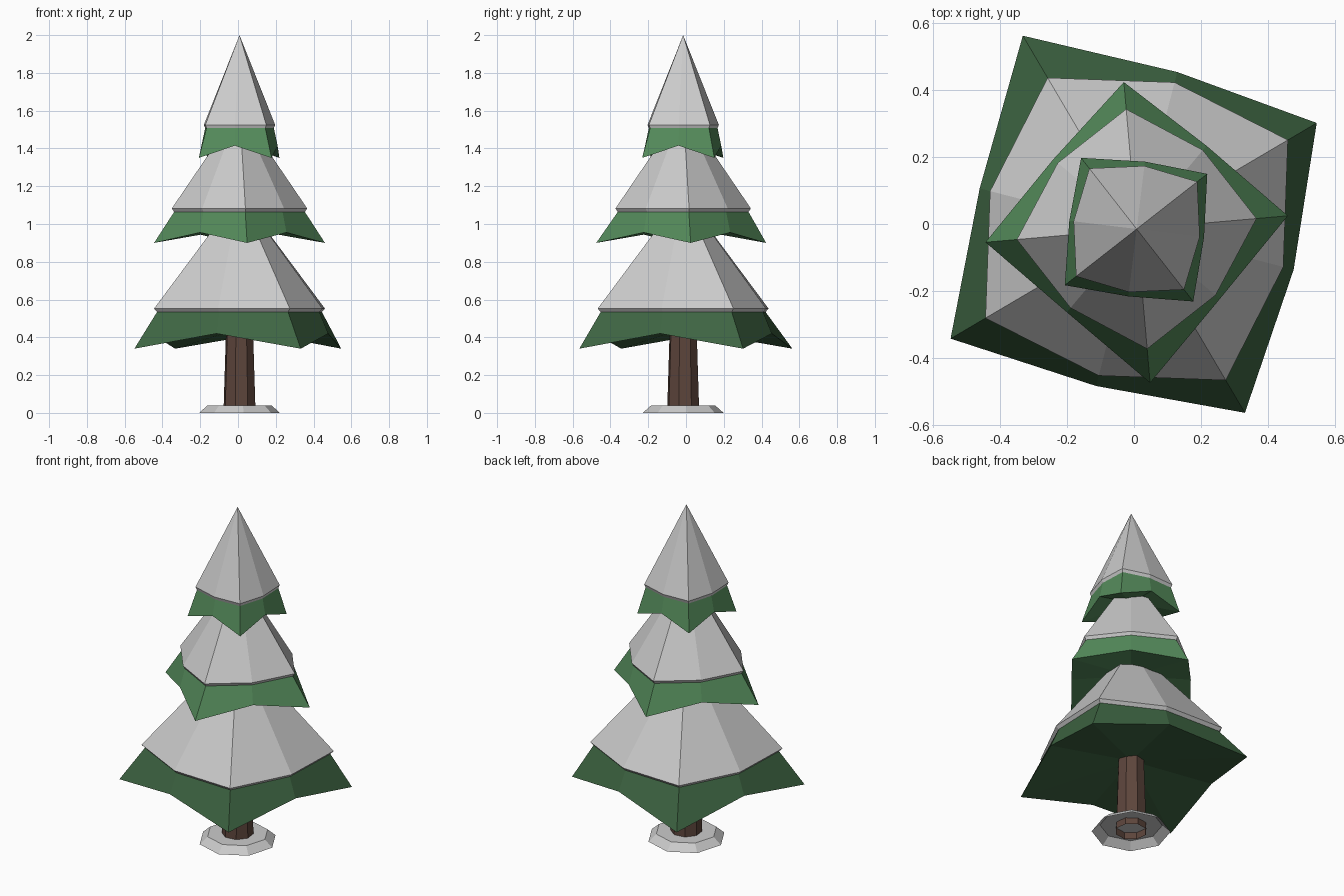
import bpy
from math import cos, sin, radians

if "Cube" in bpy.data.objects:
    bpy.data.objects.remove(bpy.data.objects["Cube"])

CX, CY = 0.008, -0.015  # trunk axis


def material(name, rgb):
    m = bpy.data.materials.new(name)
    m.diffuse_color = (*rgb, 1)
    m.use_nodes = True
    m.node_tree.nodes["Principled BSDF"].inputs["Base Color"].default_value = m.diffuse_color
    return m


LEAF_DARK = material("dark_needles", (0.048, 0.13, 0.055))
LEAF = material("needles", (0.09, 0.26, 0.105))
BARK = material("bark", (0.11, 0.06, 0.045))


def ring(radii, zs, start):
    """Eight points; radii and heights repeat around the axis."""
    pts = []
    for i in range(8):
        a = radians(start + 45 * i)
        r = radii[i % len(radii)]
        pts.append((CX + r * cos(a), CY + r * sin(a), zs[i % len(zs)]))
    return pts


def loft(name, rings, mat=None, bottom=None, top=None):
    """Join eight-sided rings, closing to a centre point at given heights."""
    verts = [p for r in rings for p in r]
    faces = []
    for k in range(len(rings) - 1):
        for i in range(8):
            j = (i + 1) % 8
            faces.append((8 * k + i, 8 * k + j, 8 * k + 8 + j, 8 * k + 8 + i))
    if bottom is not None:
        verts.append((CX, CY, bottom))
        faces += [((i + 1) % 8, i, len(verts) - 1) for i in range(8)]
    if top is not None:
        verts.append((CX, CY, top))
        s = 8 * (len(rings) - 1)
        faces += [(s + i, s + (i + 1) % 8, len(verts) - 1) for i in range(8)]
    me = bpy.data.meshes.new(name)
    me.from_pydata(verts, [], faces)
    me.update()
    ob = bpy.data.objects.new(name, me)
    bpy.context.collection.objects.link(ob)
    if mat:
        me.materials.append(mat)
    return ob


def tier(name, start, tips, mid, z_tip, z_mid, snow, z_snow, apex, mat):
    """Star-shaped branch skirt with a snow cone and its small lip."""
    radii = [r for t in tips for r in (t, mid)]
    z_lip = z_snow - 0.018
    lip = ring([r * 0.965 for r in snow], [z_lip], start)
    skirt = ring(radii, [z_tip, z_mid], start)
    loft(name + "_branches", [skirt, lip], mat, bottom=z_mid + 0.025)
    loft(name + "_snow", [lip, ring(snow, [z_snow], start)], top=apex)


# Branch tiers
tier("lower", 30.5, (0.625, 0.671, 0.646, 0.638), 0.485, 0.34, 0.42,
     (0.525, 0.453), 0.552, 1.16, LEAF_DARK)
tier("middle", 5.0, (0.454, 0.441, 0.454, 0.462), 0.325, 0.90, 0.955,
     (0.36, 0.308), 1.082, 1.61, LEAF)
tier("upper", 38.0, (0.268, 0.27, 0.273, 0.275), 0.203, 1.35, 1.415,
     (0.23, 0.19), 1.525, 2.0, LEAF)

# Trunk: open tapered tube
loft("trunk", [ring([0.088], [0.0], 30), ring([0.072], [0.5], 30)], BARK)

# Snow patch at the foot, open below
loft("ground_snow", [ring([0.215], [0.0], 6), ring([0.17], [0.04], 6)], top=0.04)
